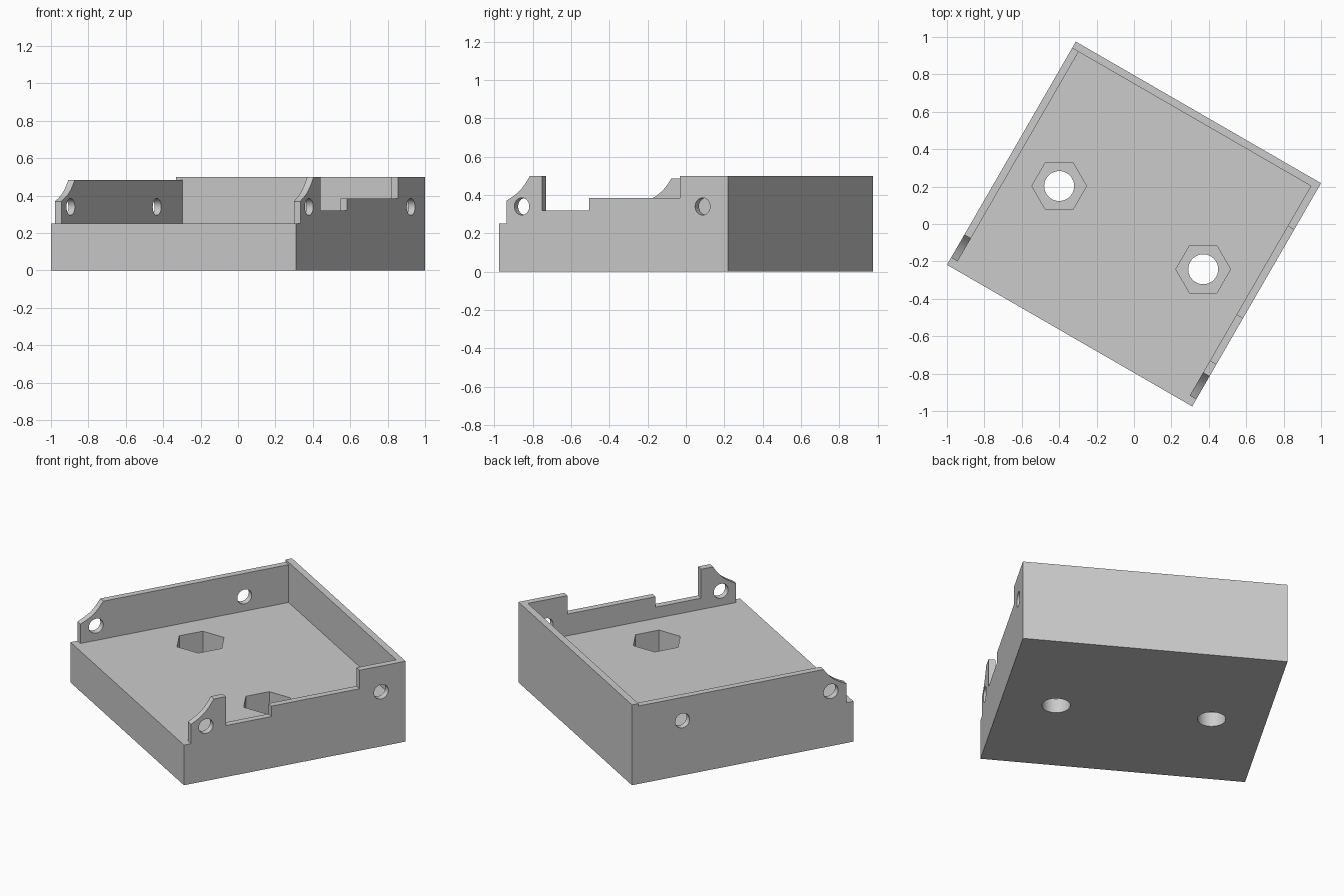
import bpy, bmesh
from math import radians, cos, sin, pi
from mathutils import Matrix, Vector

cube = bpy.data.objects.get("Cube")
if cube:
    bpy.data.objects.remove(cube, do_unlink=True)

W, D, T = 1.514, 1.378, 0.04      # width, depth, wall thickness
FLOOR, TOP = 0.25, 0.5
HX, HY = W / 2, D / 2
TURN = Matrix.Rotation(radians(-30), 4, 'Z')

grey = bpy.data.materials.new("light grey")
grey.use_nodes = True
colour = (0.6, 0.6, 0.6, 1)
grey.diffuse_color = colour
grey.node_tree.nodes["Principled BSDF"].inputs["Base Color"].default_value = colour


def make(name, bm):
    bmesh.ops.recalc_face_normals(bm, faces=bm.faces)
    mesh = bpy.data.meshes.new(name)
    bm.to_mesh(mesh)
    bm.free()
    mesh.materials.append(grey)
    ob = bpy.data.objects.new(name, mesh)
    bpy.context.collection.objects.link(ob)
    return ob


def box(name, lo, hi):
    bm = bmesh.new()
    lo, hi = Vector(lo), Vector(hi)
    size = Matrix.Diagonal((*(hi - lo), 1))
    bmesh.ops.create_cube(bm, size=1, matrix=Matrix.Translation((lo + hi) / 2) @ size)
    return make(name, bm)


def prism(name, sides, radius, depth, matrix):
    bm = bmesh.new()
    bmesh.ops.create_cone(bm, cap_ends=True, segments=sides, radius1=radius,
                          radius2=radius, depth=depth, matrix=matrix)
    return make(name, bm)


def side_wall(name, x, profile):
    bm = bmesh.new()
    face = bm.faces.new([bm.verts.new((x, y, z)) for y, z in profile])
    out = bmesh.ops.extrude_face_region(bm, geom=[face])
    verts = [v for v in out["geom"] if isinstance(v, bmesh.types.BMVert)]
    bmesh.ops.translate(bm, verts=verts, vec=(T, 0, 0))
    return make(name, bm)


def combine(body, other, operation):
    mod = body.modifiers.new("combine", 'BOOLEAN')
    mod.object, mod.operation, mod.solver = other, operation, 'EXACT'
    deps = bpy.context.evaluated_depsgraph_get()
    mesh = bpy.data.meshes.new_from_object(body.evaluated_get(deps))
    body.modifiers.clear()
    body.data = mesh
    bpy.data.objects.remove(other, do_unlink=True)


def nose(top):
    # front lug: ledge, upright edge, then a shallow hollow curve to the top
    a, b = Vector((-0.645, 0.37)), Vector((-0.503, top))
    curve = []
    for i in range(9):
        t = i / 8
        p = a.lerp(b, t) + Vector((0.7, -0.7)) * 0.016 * sin(pi * t)
        curve.append((p.x, p.y))
    return [(-HY, 0), (-HY, FLOOR), (-0.645, FLOOR)] + curve


# Solid base and three walls
tray = box("tray", (-HX, -HY, 0), (HX, HY, FLOOR))
combine(tray, box("back_wall", (-HX, HY - T, 0), (HX, HY, TOP)), 'UNION')
left_profile = nose(0.485) + [(HY, 0.485), (HY, 0)]
combine(tray, side_wall("plain_wall", -HX, left_profile), 'UNION')
right_profile = nose(TOP) + [(-0.429, TOP), (-0.429, 0.32), (-0.146, 0.32),
                             (-0.146, 0.385), (0.402, 0.385), (0.402, TOP),
                             (HY, TOP), (HY, 0)]
combine(tray, side_wall("notched_wall", HX - T, right_profile), 'UNION')

# Round holes through the side walls
for x, y in ((-HX, -0.548), (-HX, 0.375), (HX, -0.552), (HX, 0.537)):
    place = Matrix.Translation((x, y, 0.34)) @ Matrix.Rotation(pi / 2, 4, 'Y')
    combine(tray, prism("wall_hole", 32, 0.045, 0.2, place), 'DIFFERENCE')

# Hexagonal pockets with round bolt holes through the floor
for x, y in ((-0.40, 0.203), (0.37, -0.242)):
    spot = TURN.inverted() @ Vector((x, y, FLOOR))
    # point the hexagon's corners along the x axis after the tray is turned
    hexagon = Matrix.Translation(spot) @ Matrix.Rotation(radians(60), 4, 'Z') @ \
        Matrix.Rotation(radians(30) + pi / 2 - radians(60), 4, 'Z')
    bm_dir = prism("nut_pocket", 6, 0.146, 0.32, hexagon)
    # make sure a corner lies on the turned x axis
    corner = TURN @ bm_dir.data.vertices[0].co - TURN @ spot
    off = Vector((corner.x, corner.y)).angle_signed(Vector((1, 0)))
    bm_dir.data.transform(Matrix.Translation(spot) @ Matrix.Rotation(-off, 4, 'Z')
                          @ Matrix.Translation(-spot))
    combine(tray, bm_dir, 'DIFFERENCE')
    combine(tray, prism("bolt_hole", 48, 0.08, 1, Matrix.Translation(spot)), 'DIFFERENCE')

# Merge flat regions, turn the tray and shade it
bm = bmesh.new()
bm.from_mesh(tray.data)
bmesh.ops.remove_doubles(bm, verts=bm.verts, dist=0.0001)
bmesh.ops.dissolve_limit(bm, angle_limit=radians(0.5), verts=bm.verts, edges=bm.edges)
bm.to_mesh(tray.data)
bm.free()
tray.data.transform(TURN)
bpy.ops.object.select_all(action='DESELECT')
tray.select_set(True)
bpy.context.view_layer.objects.active = tray
bpy.ops.object.shade_smooth_by_angle(angle=radians(30))
